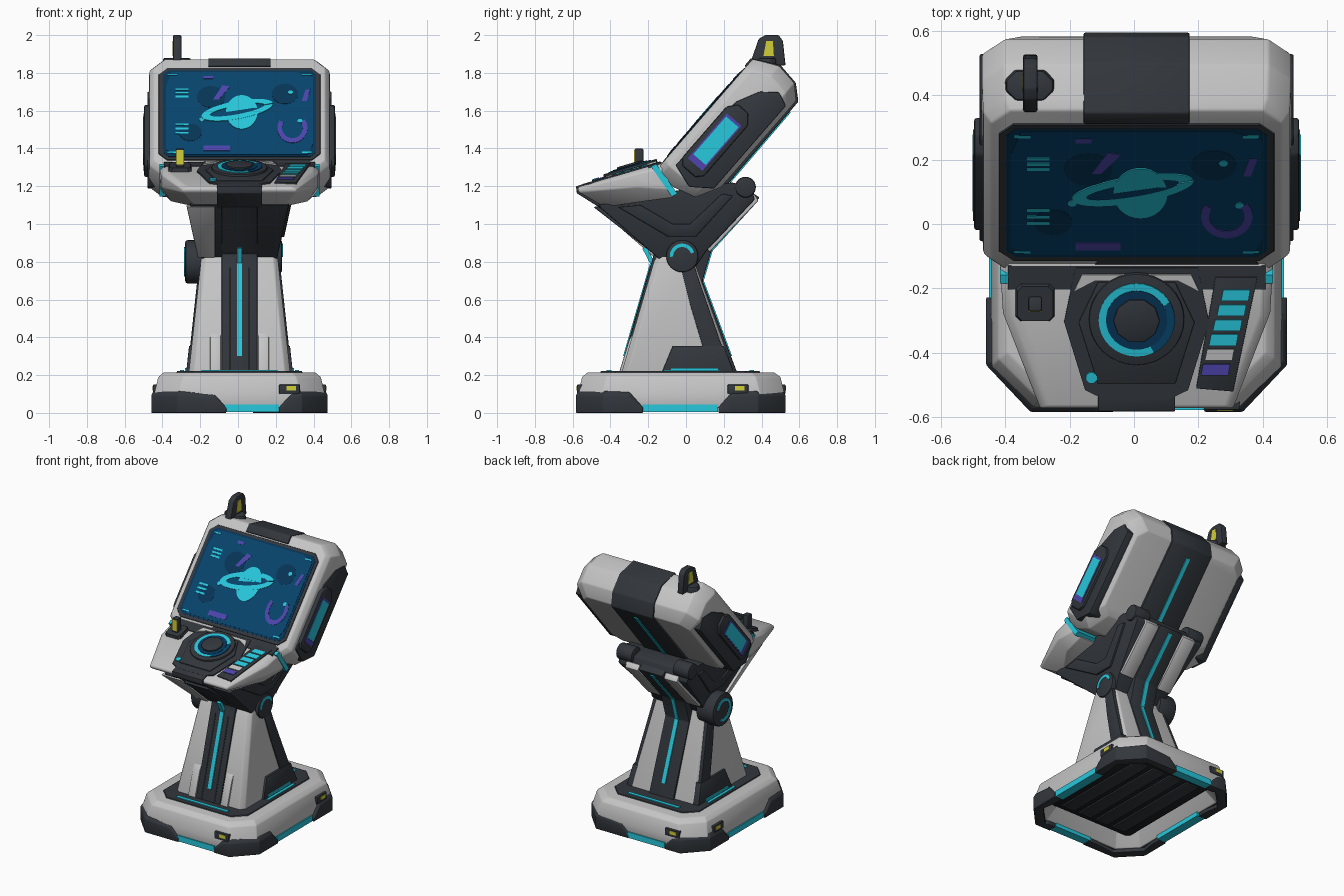
import bpy, bmesh, math
from mathutils import Matrix, Vector

if "Cube" in bpy.data.objects:
    bpy.data.objects.remove(bpy.data.objects["Cube"])

def material(name, r, g, b):
    m = bpy.data.materials.new(name)
    m.diffuse_color = (r, g, b, 1)
    m.use_nodes = True
    m.node_tree.nodes["Principled BSDF"].inputs["Base Color"].default_value = m.diffuse_color
    return m

LIGHT = material("light grey", .56, .56, .56)
DARK = material("charcoal", .032, .038, .046)
BLACK = material("near black", .012, .014, .017)
CYAN = material("cyan", .02, .58, .72)
BLUE = material("screen blue", .002, .058, .15)
NAVY = material("navy", .002, .036, .095)
PURPLE = material("purple", .075, .06, .42)
YELLOW = material("yellow", .65, .62, .04)

WORLD = Matrix.Translation((.008, 0, 0))
HEAD = WORLD @ Matrix.Translation((0, .09, 1.57)) @ Matrix.Rotation(math.radians(49), 4, 'X')
DECK = WORLD @ Matrix.Translation((0, -.36, 1.258)) @ Matrix.Rotation(math.radians(16.3), 4, 'X')

def loft(name, rings, mat, M=WORLD, bevel=0, bands=None):
    """Skin a list of equal-length point rings and cap both ends."""
    bm = bmesh.new()
    vs = [[bm.verts.new(p) for p in r] for r in rings]
    n = len(rings[0])
    bm.faces.new(vs[0][::-1]).material_index = bands[0] if bands else 0
    bm.faces.new(vs[-1])
    for k in range(len(vs) - 1):
        for i in range(n):
            j = (i + 1) % n
            f = bm.faces.new((vs[k][i], vs[k][j], vs[k + 1][j], vs[k + 1][i]))
            if bands:
                f.material_index = bands[k]
    bmesh.ops.recalc_face_normals(bm, faces=bm.faces)
    if bevel:
        es = [e for e in bm.edges if e.calc_face_angle(0) > .35]
        bmesh.ops.bevel(bm, geom=es, offset=bevel, segments=2, profile=.5, affect='EDGES', clamp_overlap=True)
    bm.transform(M)
    me = bpy.data.meshes.new(name)
    bm.to_mesh(me)
    bm.free()
    me.materials.append(mat)
    if bands:
        me.materials.append(DARK)
    me.shade_smooth()
    me.set_sharp_from_angle(angle=math.radians(32))
    ob = bpy.data.objects.new(name, me)
    bpy.context.collection.objects.link(ob)
    return ob

def prism(name, prof, x0, x1, mat, M=WORLD, bevel=0):
    """Extrude a (y, z) profile along x; x0/x1 may depend on z."""
    at = lambda x, z: x(z) if callable(x) else x
    return loft(name, [[(at(x, z), y, z) for y, z in prof] for x in (x0, x1)], mat, M, bevel)

def plate(name, outline, z0, z1, mat, M=WORLD, bevel=0):
    return loft(name, [[(x, y, z) for x, y in outline] for z in (z0, z1)], mat, M, bevel)

def box2(x0, x1, y0, y1):
    return [(x0, y0), (x1, y0), (x1, y1), (x0, y1)]

def rect(hx, y0, y1, c, z):
    """Chamfered rectangle ring."""
    return [(-hx, y0 + c, z), (-hx + c, y0, z), (hx - c, y0, z), (hx, y0 + c, z),
            (hx, y1 - c, z), (hx - c, y1, z), (-hx + c, y1, z), (-hx, y1 - c, z)]

def circle(cx, cy, rx, ry=None, tilt=0, n=32, a0=0, a1=math.tau):
    ry = ry or rx
    pts = []
    for i in range(n):
        a = a0 + (a1 - a0) * i / (n if a1 - a0 > 6.2 else n - 1)
        u, v = rx * math.cos(a), ry * math.sin(a)
        pts.append((cx + u * math.cos(tilt) - v * math.sin(tilt), cy + u * math.sin(tilt) + v * math.cos(tilt)))
    return pts

def strip(name, p, q, hx, mat, M=WORLD, t=.006, x=0):
    p, q = Vector(p), Vector(q)
    d = (q - p).normalized() * t
    n = Vector((-d.y, d.x))
    prism(name, [p - n, q - n, q + n, p + n], x - hx, x + hx, mat, M)

# ---- base: hollow shell, underside panel, corner feet, light bars
loft("base_shell", [rect(.35, -.46, .40, .10, .12), rect(.40, -.52, .46, .11, .025), rect(.45, -.57, .518, .13, .025),
     rect(.452, -.572, .522, .13, .10), rect(.43, -.55, .50, .13, .19), rect(.40, -.52, .465, .12, .215)], LIGHT, bevel=.006,
     bands=[0, 1, 0, 0, 0])
plate("base_underside", box2(-.33, .33, -.44, .38), .09, .125, BLACK, bevel=.005)
for i in range(4):
    plate("underside_rib", box2(-.26 + i * .14, -.16 + i * .14, -.40, .34), .08, .10, DARK, bevel=.004)
for sx in (-1, 1):
    for sy in (-1, 1):
        e = .07 if sx > 0 else -.07     # the end bars sit right of centre
        if sy > 0:
            e = -e
        path = [(.14 + e, .555, .03), (.20 + e, .555, .10), (.33, .555, .115), (.467, .41, .115), (.467, .27, .11), (.467, .20, .03)]
        rows = []
        for x, y, h in path:
            k = .06 if x > .4 else 0
            m = .06 if y > .5 else 0
            if (x, y) in ((.33, .555), (.467, .41)):
                k = m = .045
            o = (sx * x, sy * y - .028)
            i = (sx * (x - k), sy * (y - m) - .028)
            rows.append([(*o, 0), (*o, h * .8), (sx * (x - k * .25), sy * (y - m * .25) - .028, h), (*i, h), (*i, 0)])
        loft("corner_foot", rows, DARK, bevel=.004)
    plate("side_light_bar", box2(sx * .395, sx * .458, -.23, .17), .004, .045, CYAN)
    plate("side_warning_mark", box2(sx * .445, sx * .461, .26, .31), .118, .142, YELLOW)
    plate("side_mark_mount", box2(sx * .42, sx * .458, .22, .33), .10, .15, DARK, bevel=.004)
for y, s in ((-.578, 1), (.527, -1)):
    plate("end_light_bar", box2(-.08 if s > 0 else -.21, .21 if s > 0 else .08, y, y + s * .06), .004, .045, CYAN)
    plate("end_warning_mark", box2(s * .25, s * .30, y - s * .002, y + s * .02), .118, .142, YELLOW)
    plate("end_mark_mount", box2(s * .21, s * .32, y + s * .001, y + s * .04), .10, .15, DARK, bevel=.004)
loft("base_top_recess", [rect(.34, -.46, .40, .08, .20), rect(.33, -.45, .39, .08, .221)], DARK)
for x0, x1, y0, y1 in ((-.2, .2, -.42, -.395), (-.2, .2, .335, .36), (.295, .315, -.12, .18), (-.315, -.295, -.12, .18)):
    plate("base_light_slit", box2(x0, x1, y0, y1), .215, .226, CYAN)

# ---- pedestal
hx = lambda z: .27 - .108 * (z - .2)
loft("pedestal", [rect(.27, -.345, .26, .03, .2), rect(.205, -.17, .045, .025, .8), rect(.19, -.12, .03, .02, .89)], LIGHT, bevel=.006)
prism("column_spine", [(-.356, .2), (-.182, .80), (-.17, .84), (-.49, 1.09), (.3, 1.2), (.39, 1.14), (.135, .86), (.088, .7), (.276, .2)],
      -.095, .095, DARK, bevel=.006)
for s in (-1, 1):
    prism("side_strut", [(-.03, .78), (.045, .78), (.07, .70), (.24, .21), (.13, .21), (.02, .58)],
          lambda z: s * (hx(z) - .05), lambda z: s * (hx(z) + .008), DARK, bevel=.004)
    prism("side_skirt", [(-.13, .21), (-.07, .355), (.20, .355), (.255, .21)],
          lambda z: s * (hx(z) - .05), lambda z: s * (hx(z) + .014), DARK, bevel=.004)
    prism("side_skirt_light", [(-.08, .222), (-.08, .238), (.17, .238), (.17, .222)], s * .25, s * .288, CYAN)
    prism("front_shin_plate", [(-.354, .215), (-.30, .39), (-.275, .43), (-.22, .43), (-.28, .215)], s * .098, s * .155, LIGHT, bevel=.006)
    prism("front_groove", [(-.357, .2), (-.192, .77), (-.15, .77), (-.3, .2)], s * .045, s * .055, BLACK)
strip("front_light_line", (-.327, .30), (-.182, .80), .014, CYAN)
strip("front_light_line_upper", (-.182, .80), (-.22, .875), .014, CYAN, t=.012)
for p, q in (((.238, .3), (.088, .7)), ((.088, .7), (.135, .86)), ((.135, .86), (.37, 1.118))):
    strip("rear_light_line", p, q, .014, CYAN)

# ---- pivot and yoke
prism("pivot", circle(-.02, .83, .085), -.22, .225, DARK, bevel=.008)
prism("pivot_left_housing", circle(-.02, .80, .115), -.288, -.15, DARK, bevel=.014)
for z, x0, x1, r, a1 in ((.80, -.293, -.28, .078, 5.2), (.83, .215, .229, .066, 3.2)):
    arc = [circle(-.02, z, k, a0=.3, a1=a1, n=20) for k in (r, r - .018)]
    prism("pivot_light_ring", arc[0] + arc[1][::-1], x0, x1, CYAN)
yx = lambda z: .20 + .22 * (z - .82)
prism("yoke", [(-.47, 1.10), (-.16, .83), (-.09, .77), (.05, .77), (.11, .86), (.365, 1.13), (.34, 1.20), (.24, 1.22), (-.03, 1.18)],
      lambda z: -yx(z), yx, DARK, bevel=.008)
prism("yoke_front_left_panel", [(-.475, 1.09), (-.165, .82), (-.13, .84), (-.40, 1.10)],
      lambda z: -yx(z) - .02, -.13, LIGHT, bevel=.005)
for s in (-1, 1):
    prism("yoke_rear_panel", [(.125, .85), (.385, 1.125), (.36, 1.16), (.29, 1.13), (.09, .89)], s * .10, s * .205, LIGHT, bevel=.008)
    prism("rear_hinge", circle(.315, 1.195, .055, n=24), s * .16, s * .285, DARK, bevel=.010)
    prism("yoke_side_rib", [(-.36, 1.09), (-.09, .93), (.05, .93), (.25, 1.15), (.19, 1.16), (.02, 1.0), (-.07, 1.0), (-.24, 1.1)],
          s * .2, lambda z: s * (yx(z) + .012), DARK, bevel=.005)

# ---- control deck
def deck_ring(a, b, c, v0, w0, w1):
    return [(a, .25, w1), (b, .08, (w0 + w1) / 2), (c, v0, w0), (-c, v0, w0), (-b, .08, (w0 + w1) / 2), (-a, .25, w1)]
loft("deck_shell", [deck_ring(.385, .36, .23, -.114, -.142, -.195), deck_ring(.42, .415, .30, -.222, -.03, -.15),
     deck_ring(.425, .415, .30, -.226, -.012, -.03), deck_ring(.395, .385, .275, -.215, 0, 0)], LIGHT, DECK, .006)
prism("deck_front_clasp", [(-.165, .008), (-.23, .006), (-.236, -.03), (-.13, -.15), (-.05, -.16)], -.12, .12, DARK, DECK, .004)
plate("deck_back_strip", box2(-.40, .40, .165, .24), -.01, .004, DARK, DECK)
plate("dial_surround", [(-.19, .235), (.19, .235), (.225, .06), (.16, -.16), (.10, -.19), (-.10, -.19), (-.16, -.16), (-.225, .06)],
      -.01, .008, DARK, DECK)
plate("dial_rim", [(-.17, .215), (.17, .215), (.195, .16), (.13, .195), (-.13, .195), (-.195, .16)], .0, .016, LIGHT, DECK)
plate("dial_inner_panel", [(-.12, .19), (.12, .19), (.18, .06), (.12, -.14), (-.12, -.14), (-.18, .06)], 0, .014, DARK, DECK, .003)
plate("dial_base", circle(0, .073, .148), 0, .026, DARK, DECK, .005)
plate("dial_glow", circle(0, .073, .118), .02, .030, CYAN, DECK)
plate("dial_blue_quarter", circle(0, .073, .119, a0=-1.1, a1=.5, n=12) + [(0, .073)], .02, .031, BLUE, DECK)
plate("dial_inset", circle(0, .073, .095), .02, .033, NAVY, DECK)
plate("dial_knob", circle(0, .073, .072, n=10), .03, .042, DARK, DECK, .004)
plate("small_button", circle(-.14, -.118, .018, n=16), 0, .018, CYAN, DECK)
plate("slider_tray", [(.245, .205), (.375, .205), (.30, -.165), (.185, -.155)], -.01, .008, DARK, DECK, .002)
for i in range(6):
    v = .165 - i * .048
    x = .307 - i * .0125
    plate("slider_cell", [(x - .045, v - .036), (x + .04, v - .036), (x + .046, v), (x - .038, v)],
          0, .013, (CYAN, CYAN, CYAN, CYAN, LIGHT, PURPLE)[i], DECK)
loft("stick_pad", [rect(.062, .06, .185, .015, -.005), rect(.055, .067, .178, .015, .02)], DARK, DECK @ Matrix.Translation((-.315, 0, 0)))
plate("stick", box2(-.337, -.293, -.272, -.225), 1.28, 1.40, DARK, bevel=.008)
plate("stick_yellow_face", box2(-.335, -.295, -.274, -.266), 1.315, 1.392, YELLOW)
prism("deck_joint_light", [(-.185, 1.305), (-.158, 1.318), (-.045, 1.16), (-.075, 1.145)], -.424, .424, CYAN)

# ---- monitor head
loft("head_shell", [rect(.452, -.365, .40, .06, 0),
     rect(.476, -.387, .42, .07, -.035), rect(.48, -.385, .466, .07, -.13), rect(.48, -.35, .45, .07, -.25),
     rect(.42, -.22, .385, .06, -.318)], LIGHT, HEAD, .007)
loft("screen_frame", [rect(.432, -.315, .342, .045, -.01), rect(.426, -.308, .336, .045, .004)], DARK, HEAD)
loft("screen", [rect(.405, -.287, .318, .03, -.01), rect(.405, -.287, .318, .03, .006)], NAVY, HEAD)
prism("head_spine", [(.345, -.03), (.345, .010), (.40, .010), (.474, -.13), (.456, -.255), (.39, -.33), (-.2, -.335), (-.27, -.29), (.3, -.28)],
      -.165, .165, DARK, HEAD, .006)
strip("head_rear_light_line", (-.17, -.335), (.32, -.331), .014, CYAN, HEAD)
plate("bezel_yellow_mark", box2(.30, .355, -.347, -.333), -.01, .006, YELLOW, HEAD)
plate("bezel_dark_lip", [(-.15, -.36), (.40, -.36), (.37, -.31), (-.12, -.31)], -.01, .003, DARK, HEAD)
for s in (-1, 1):
    prism("head_side_panel", [(-.29, -.06), (.17, -.08), (.295, -.14), (.36, -.22), (.33, -.295), (-.25, -.295), (-.33, -.19)],
          s * .40, s * .488, DARK, HEAD, .006)
    prism("side_pod", [(-.27, -.09), (-.235, -.06), (.12, -.06), (.17, -.10), (.17, -.17), (.12, -.212), (-.235, -.212), (-.27, -.18)],
          s * .46, s * .505, DARK, HEAD, .010)
    prism("side_pod_purple", [(-.22, -.085), (.095, -.085), (.095, -.187), (-.22, -.187)], s * .49, s * .508, PURPLE, HEAD)
    prism("side_pod_cyan", [(-.185, -.093), (.08, -.093), (.08, -.18), (-.185, -.18)], s * .49, s * .510, CYAN, HEAD)

# ---- screen picture, thin plates
def art(name, pts, mat, lift=.004):
    plate(name, pts, .003, .006 + lift, mat, HEAD)
art("screen_field", [(-.39, -.24), (-.34, -.275), (.36, -.275), (.39, -.2), (.39, .27), (.3, .305), (-.36, .305), (-.39, .2)], BLUE, .002)
for i, (x, y, r) in enumerate(((-.15, .13, .075), (.24, .15, .07), (-.26, -.12, .06))):
    art("screen_cloud", circle(x, y, r), NAVY, .003 + i * .0002)
art("planet", circle(.012, .02, .084, .118), CYAN, .005)
art("planet_ring_gap", circle(-.01, .032, .15, .034, .25)[15:] , BLUE, .0055)
for i, (ro, ri) in enumerate((((.195, .062), (.148, .03)),)):
    outer = circle(-.012, .035, *ro, .25, n=40, a0=0, a1=6.19)
    inner = circle(-.012, .035, *ri, .25, n=40, a0=0, a1=6.19)
    art("planet_ring", outer + inner[::-1], CYAN, .006)
art("planet_top", circle(.012, .02, .084, .118, a0=.25, a1=2.9, n=20), CYAN, .0062)
arc = [circle(.28, -.09, r, r * 1.3, a0=2.6, a1=6.9, n=20) for r in (.08, .055)]
art("orbit_arc", arc[0] + arc[1][::-1], PURPLE)
art("purple_bar", box2(-.19, -.05, -.25, -.215), PURPLE)
art("purple_dash", [(-.14, .11), (-.11, .11), (-.05, .2), (-.09, .21)], PURPLE)
art("purple_block", box2(-.19, -.14, .255, .275), PURPLE)
art("purple_tick", [(.33, .1), (.355, .1), (.375, .18), (.35, .18)], PURPLE)
for y in (.125, .15, .175, -.07, -.10, -.13):
    art("readout_line", box2(-.34, -.27, y, y + .012), CYAN)
for x, y in ((.27, .16), (.32, -.04), (-.2, -.03)):
    art("star", circle(x, y, .014, n=10), CYAN)
for x, y in ((-.38, .28), (.33, .28), (-.38, -.265), (.33, -.265)):
    art("corner_tick", box2(x, x + .05, y, y + .008), CYAN)

# ---- beacon on top of the head
loft("beacon_mount", [rect(.08, .38, .48, .03, 1.82), rect(.072, .385, .475, .03, 1.878)], DARK, WORLD @ Matrix.Translation((-.332, 0, 0)), .006)
prism("beacon_arch", [(.345, 1.84), (.35, 1.88), (.385, 1.98), (.42, 2.0), (.49, 2.0), (.513, 1.97), (.527, 1.84)], -.352, -.308, DARK, bevel=.006)
prism("beacon_lamp", [(.41, 1.89), (.425, 1.97), (.46, 1.97), (.465, 1.89)], -.354, -.306, YELLOW)
